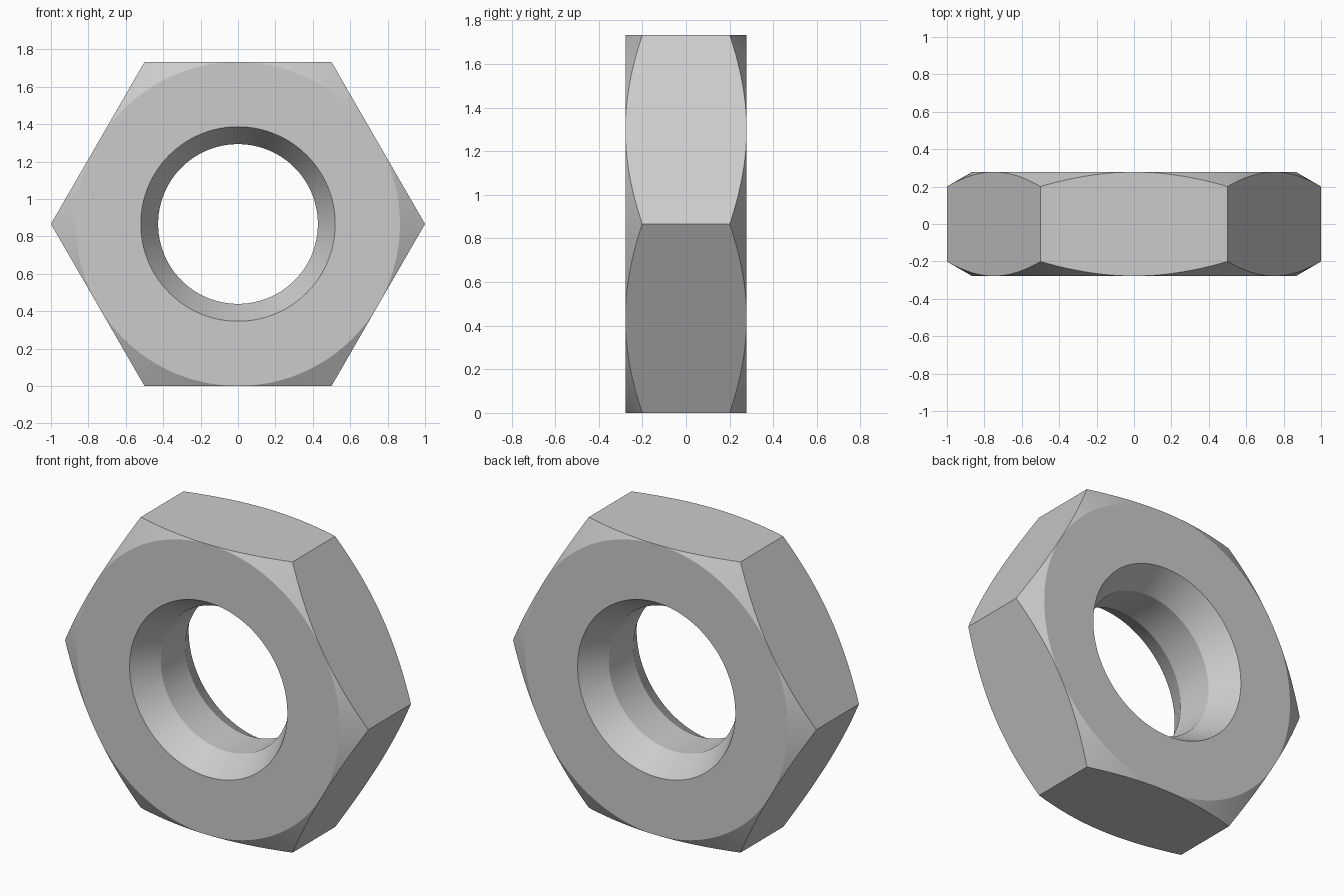
import bpy
import bmesh
import math

cube = bpy.data.objects.get("Cube")
if cube:
    bpy.data.objects.remove(cube)

SEGMENTS = 144            # multiple of 12: hits every corner and flat centre
CORNER = 1.0              # centre to hexagon corner
FLAT = CORNER * math.cos(math.pi / 6)
HALF = 0.278              # half thickness
BORE, RIM = 0.427, 0.52   # hole radius and countersink radius
BORE_HALF = HALF - (RIM - BORE) * math.tan(math.pi / 3)

steel = bpy.data.materials.new("steel_grey")
steel.use_nodes = True
colour = (0.60, 0.60, 0.60, 1)
steel.diffuse_color = colour
steel.node_tree.nodes["Principled BSDF"].inputs["Base Color"].default_value = colour


def section(angle):
    """Closed (radius, y) outline of the nut at one angle."""
    off_centre = angle % (math.pi / 3) - math.pi / 6
    outer = FLAT / math.cos(off_centre)
    edge = HALF - (outer - FLAT) * math.tan(math.pi / 6)
    half = [(BORE, BORE_HALF), (RIM, HALF), (FLAT, HALF), (outer, edge)]
    return half + [(r, -y) for r, y in reversed(half)]


# Sweep the section round the axis: bore, countersinks, faces, chamfers, flats
bm = bmesh.new()
rings = []
for i in range(SEGMENTS):
    a = math.tau * i / SEGMENTS
    rings.append([bm.verts.new((r * math.cos(a), y, FLAT + r * math.sin(a)))
                  for r, y in section(a)])
for i, ring in enumerate(rings):
    after = rings[(i + 1) % SEGMENTS]
    for j in range(len(ring)):
        k = (j + 1) % len(ring)
        bm.faces.new((ring[j], ring[k], after[k], after[j]))

# Chamfers vanish at the centre of each flat
bmesh.ops.remove_doubles(bm, verts=bm.verts, dist=1e-5)
bmesh.ops.recalc_face_normals(bm, faces=bm.faces)

mesh = bpy.data.meshes.new("hex_nut")
bm.to_mesh(mesh)
bm.free()
mesh.materials.append(steel)
nut = bpy.data.objects.new("hex_nut", mesh)
bpy.context.collection.objects.link(nut)

# Round surfaces smooth, chamfer and countersink edges sharp
bpy.ops.object.select_all(action="DESELECT")
nut.select_set(True)
bpy.context.view_layer.objects.active = nut
bpy.ops.object.shade_smooth_by_angle(angle=math.radians(20))
